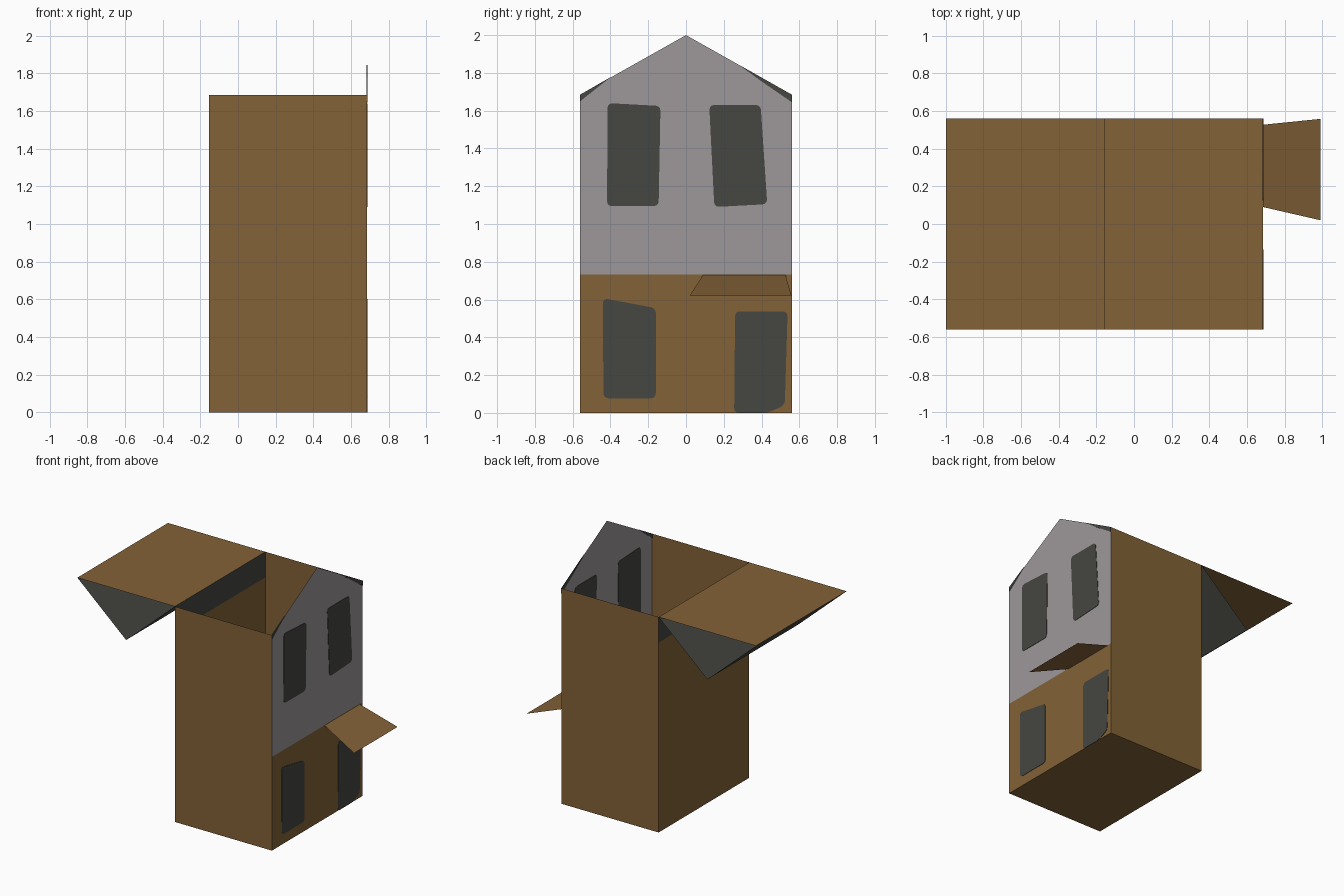
import bpy, bmesh

if "Cube" in bpy.data.objects:
    bpy.data.objects.remove(bpy.data.objects["Cube"])

# Main dimensions: box walls, lid and fold
XL, XR, Y, TOP = -0.155, 0.685, 0.56, 1.685
LID_X = -0.998
FOLD_X, FOLD_Z = (XL + LID_X) / 2, 1.31
BAND_Z, SPLIT_Z = 1.485, 0.732


def srgb(r, g, b):
    def lin(c):
        c /= 255
        return c / 12.92 if c <= 0.04045 else ((c + 0.055) / 1.055) ** 2.4
    return (lin(r), lin(g), lin(b), 1)


def material(name, rgb):
    m = bpy.data.materials.new(name)
    m.diffuse_color = srgb(*rgb)
    m.use_nodes = True
    m.node_tree.nodes["Principled BSDF"].inputs["Base Color"].default_value = m.diffuse_color
    return m


CARD = material("cardboard_brown", (131, 98, 55))
PAINT = material("pale_grey_paint", (157, 151, 152))
DARK = material("dark_grey_paint", (70, 71, 66))


def sheet(name, points, mat, corner=0, thickness=0):
    """One flat panel; optional rounded corners and thickness."""
    bm = bmesh.new()
    bm.faces.new([bm.verts.new(p) for p in points])
    if corner:
        bmesh.ops.bevel(bm, geom=bm.verts[:], offset=corner, segments=3,
                        profile=0.5, affect='VERTICES')
    me = bpy.data.meshes.new(name)
    bm.to_mesh(me)
    bm.free()
    me.materials.append(mat)
    ob = bpy.data.objects.new(name, me)
    bpy.context.collection.objects.link(ob)
    if thickness:
        mod = ob.modifiers.new("thickness", 'SOLIDIFY')
        mod.thickness, mod.offset = thickness, 0
    return ob


def span(name, a, b, mat):
    """Panel running the full depth between two (x, z) points."""
    return sheet(name, [(a[0], -Y, a[1]), (a[0], Y, a[1]),
                        (b[0], Y, b[1]), (b[0], -Y, b[1])], mat)


def on_facade(name, yz, mat, corner=0, thickness=0):
    """Panel lying in the plane of the gabled house front."""
    return sheet(name, [(XR, y, z) for y, z in yz], mat, corner, thickness)


# Box: side walls, floor, rear wall with its painted top band
sheet("front_wall", [(XL, -Y, 0), (XR, -Y, 0), (XR, -Y, TOP), (XL, -Y, TOP)], CARD)
sheet("back_wall", [(XR, Y, 0), (XL, Y, 0), (XL, Y, TOP), (XR, Y, TOP)], CARD)
span("floor", (XL, 0), (XR, 0), CARD)
span("rear_wall", (XL, BAND_Z), (XL, 0), CARD)
span("rear_wall_band", (XL, TOP), (XL, BAND_Z), DARK)

# Open roof: flat lid with two flaps folded in a V underneath
span("roof_lid", (XL, TOP), (LID_X, TOP), CARD).data.flip_normals()
span("roof_flap_inner", (XL, TOP), (FOLD_X, FOLD_Z), DARK)
span("roof_flap_outer", (FOLD_X, FOLD_Z), (LID_X, TOP), DARK)

# House front: bare lower storey and painted gable
on_facade("lower_facade", [(-Y, 0), (Y, 0), (Y, SPLIT_Z), (-Y, SPLIT_Z)], CARD)
on_facade("upper_facade", [(-Y, SPLIT_Z), (Y, SPLIT_Z), (Y, TOP), (0, 2), (-Y, TOP)], PAINT)

# Dark paint at the gable corners
on_facade("gable_corner_left", [(-Y, 1.65), (-0.40, 1.777), (-Y, TOP)], DARK, 0, 0.006)
on_facade("gable_corner_right", [(Y, 1.645), (Y, TOP), (0.28, 1.843), (0.40, 1.755)],
          DARK, 0, 0.006)

# Windows and door
openings = {
    "upper_window_left": [(-0.418, 1.095), (-0.145, 1.095), (-0.135, 1.625), (-0.415, 1.64)],
    "upper_window_right": [(0.15, 1.09), (0.43, 1.105), (0.395, 1.63), (0.123, 1.63)],
    "lower_window": [(-0.437, 0.077), (-0.16, 0.077), (-0.16, 0.555), (-0.44, 0.607)],
    "door": [(0.255, 0), (0.43, 0), (0.523, 0.04), (0.538, 0.538), (0.26, 0.538)],
}
for name, yz in openings.items():
    on_facade(name, yz, DARK, 0.025, 0.006)

# Sloping awning above the door
sheet("door_awning", [(XR, 0.09, 0.73), (0.99, 0.02, 0.622),
                      (0.99, 0.558, 0.622), (XR, 0.527, 0.73)], CARD)
